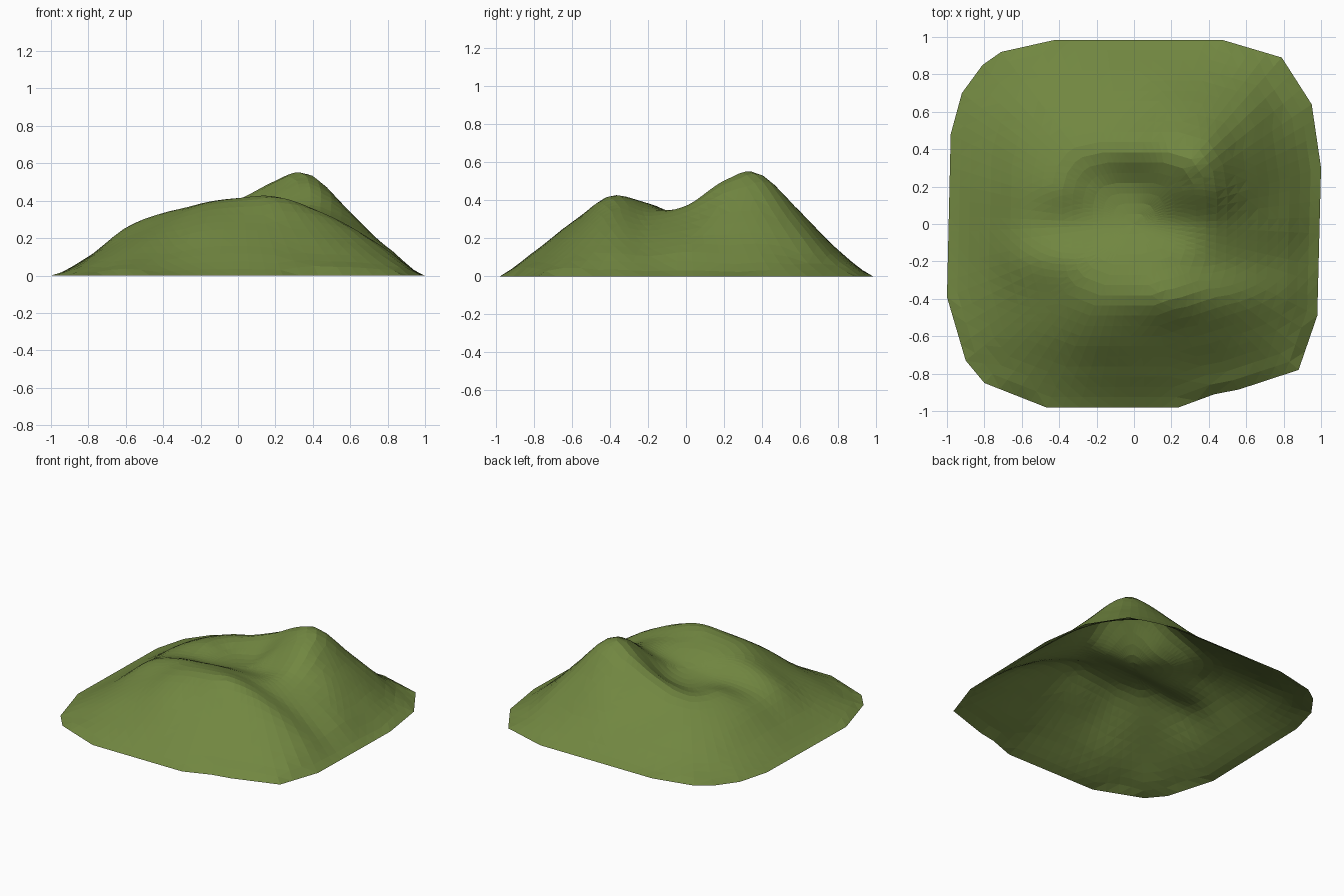
import bpy, bmesh, math
from mathutils import Vector

if "Cube" in bpy.data.objects:
    bpy.data.objects.remove(bpy.data.objects["Cube"])

# Hill heights on a 0.2 grid: rows run back to front, columns left to right
HEIGHTS = [
    (.01, .06, .095, .12, .13, .14, .13, .09, .02),
    (.05, .135, .205, .235, .275, .335, .33, .24, .08),
    (.08, .20, .283, .33, .405, .495, .51, .325, .13),
    (.10, .235, .31, .285, .31, .435, .495, .335, .145),
    (.10, .235, .28, .285, .305, .335, .37, .28, .15),
    (.10, .255, .335, .37, .385, .375, .33, .24, .12),
    (.09, .20, .285, .375, .41, .42, .355, .26, .135),
    (.06, .14, .205, .275, .285, .27, .23, .165, .085),
    (.01, .06, .09, .12, .13, .12, .085, .05, .015),
]

# Footprint outline, counter-clockwise
OUTLINE = [(1, .3), (.95, .64), (.79, .89), (.47, .985), (-.42, .985), (-.71, .92),
           (-.81, .85), (-.92, .70), (-.98, .48), (-1, -.39), (-.9, -.73), (-.8, -.85),
           (-.47, -.98), (.24, -.98), (.43, -.91), (.56, -.885), (.88, -.78), (.98, -.49)]
RINGS = 18


def cell(r, c):
    # Beyond the grid the ground is level, with a soft flare at the foot
    if 0 <= r < 9 and 0 <= c < 9:
        return HEIGHTS[r][c]
    if -2 <= r <= 10 and -2 <= c <= 10 and r not in (-1, 9) and c not in (-1, 9):
        return .4 * HEIGHTS[min(max(r, 0), 8)][min(max(c, 0), 8)]
    return 0.0


def cubic(a, b, c, d, t):
    return b + .5 * t * (c - a + t * (2*a - 5*b + 4*c - d + t * (3*(b - c) + d - a)))


def height(x, y):
    u, v = (x + .8) / .2, (.8 - y) / .2
    c, r = math.floor(u), math.floor(v)
    rows = [cubic(*[cell(r + j, c + i) for i in (-1, 0, 1, 2)], u - c) for j in (-1, 0, 1, 2)]
    peak = .025 * math.exp(-((x - .29) ** 2 + (y - .31) ** 2) / .012)
    return max(0.0, cubic(*rows, v - r) + peak)


# Split the outline into short edges
rim = []
for i, p in enumerate(OUTLINE):
    a, b = Vector(p), Vector(OUTLINE[(i + 1) % len(OUTLINE)])
    n = max(1, round((b - a).length / .09))
    rim += [a.lerp(b, k / n) for k in range(n)]

# Hill surface: rings shrinking from the rim to the middle, open underneath
bm = bmesh.new()
rings = []
for k in range(RINGS):
    s = 1 - k / RINGS
    rings.append([bm.verts.new((p.x*s, p.y*s, height(p.x*s, p.y*s) if k else 0)) for p in rim])
middle = bm.verts.new((0, 0, height(0, 0)))
N = len(rim)
for k in range(RINGS - 1):
    for i in range(N):
        j = (i + 1) % N
        bm.faces.new((rings[k][i], rings[k][j], rings[k+1][j], rings[k+1][i]))
for i in range(N):
    bm.faces.new((rings[-1][i], rings[-1][(i + 1) % N], middle))
bmesh.ops.triangulate(bm, faces=bm.faces[:])

mesh = bpy.data.meshes.new("hill")
bm.to_mesh(mesh)
bm.free()
hill = bpy.data.objects.new("hill", mesh)
bpy.context.collection.objects.link(hill)

# Grass colour
grass = bpy.data.materials.new("grass_green")
grass.diffuse_color = (.165, .24, .052, 1)
grass.use_nodes = True
grass.node_tree.nodes["Principled BSDF"].inputs["Base Color"].default_value = grass.diffuse_color
mesh.materials.append(grass)
